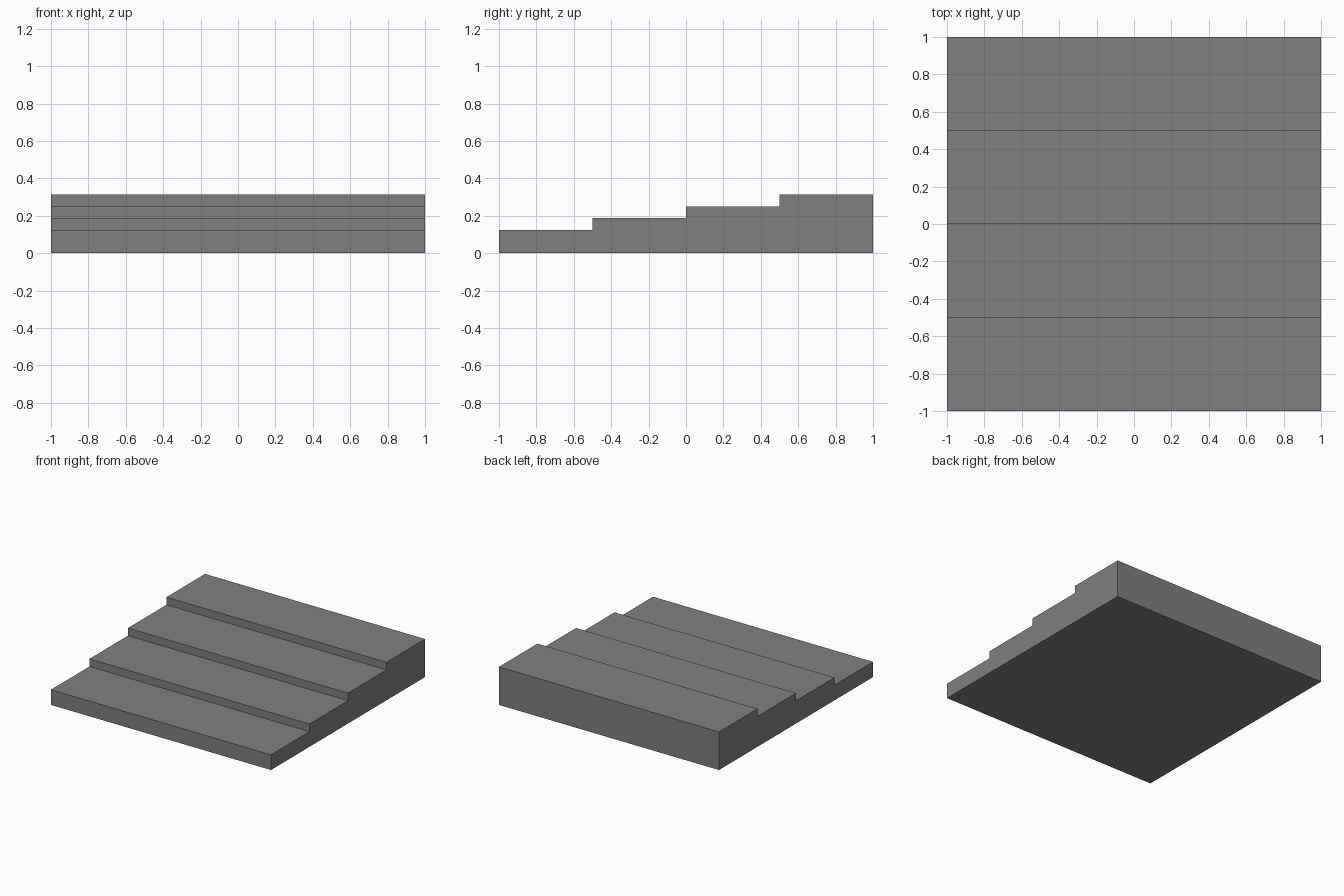
import bpy
import bmesh

cube = bpy.data.objects.get("Cube")
if cube:
    bpy.data.objects.remove(cube, do_unlink=True)

STEPS = 4
WIDTH = 2.0
DEPTH = 2.0
BASE = 0.125      # height of the lowest step
RISE = 0.0625     # added by each further step

# Plain grey material
grey = bpy.data.materials.new("mid_grey")
grey.use_nodes = True
colour = (0.216, 0.216, 0.216, 1.0)
grey.diffuse_color = colour
grey.node_tree.nodes["Principled BSDF"].inputs["Base Color"].default_value = colour

# Stepped side profile (y, z), climbing towards the back
tread = DEPTH / STEPS
profile = [(DEPTH / 2, 0.0), (-DEPTH / 2, 0.0)]
for i in range(STEPS):
    z = BASE + i * RISE
    y = -DEPTH / 2 + i * tread
    profile += [(y, z), (y + tread, z)]

# Extrude the profile across the width
bm = bmesh.new()
side = bm.faces.new([bm.verts.new((-WIDTH / 2, y, z)) for y, z in profile])
extruded = bmesh.ops.extrude_face_region(bm, geom=[side], use_keep_orig=True)
moved = [v for v in extruded["geom"] if isinstance(v, bmesh.types.BMVert)]
bmesh.ops.translate(bm, verts=moved, vec=(WIDTH, 0, 0))
bmesh.ops.recalc_face_normals(bm, faces=bm.faces)

mesh = bpy.data.meshes.new("stepped_platform")
bm.to_mesh(mesh)
bm.free()
mesh.materials.append(grey)
platform = bpy.data.objects.new("stepped_platform", mesh)
bpy.context.collection.objects.link(platform)
